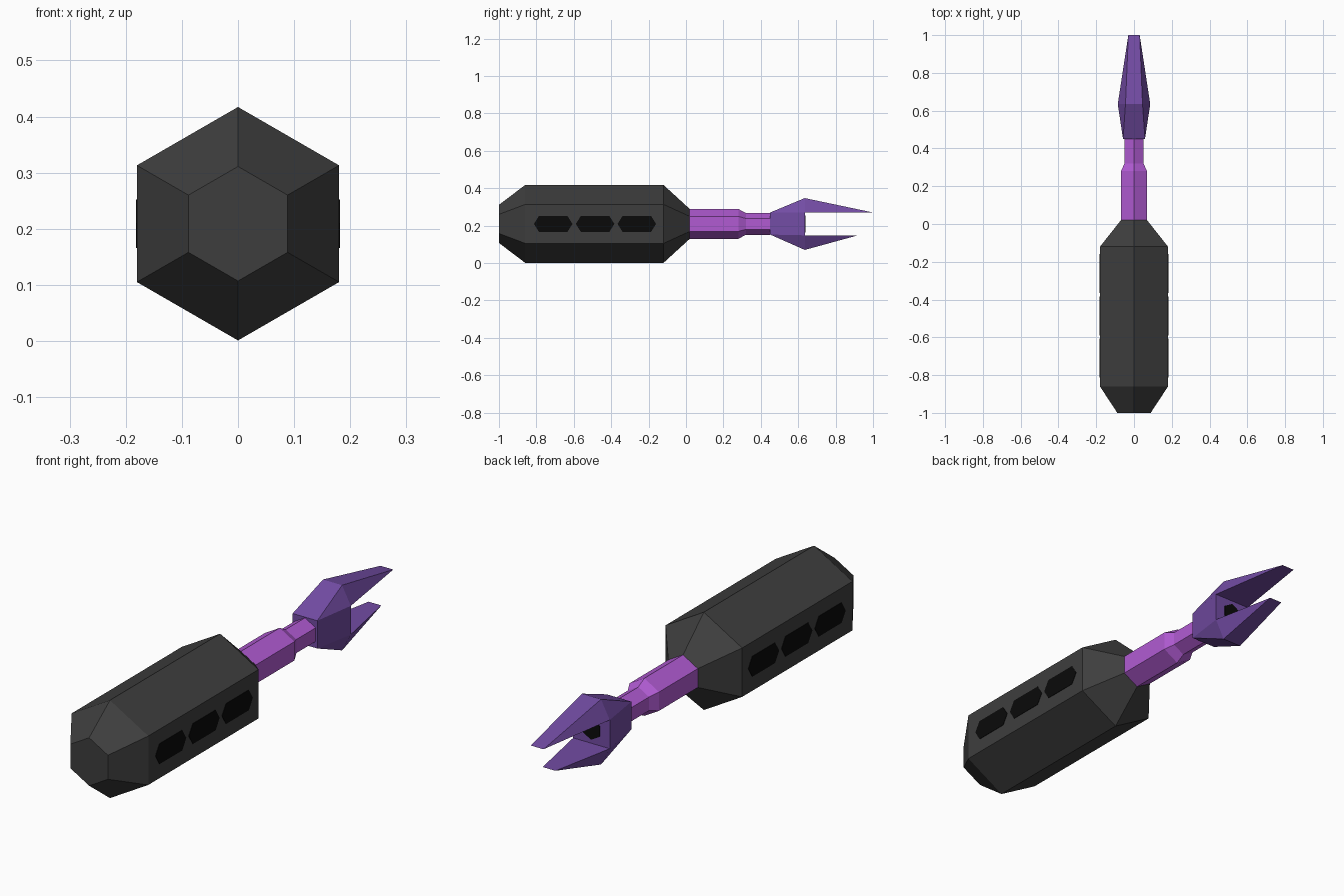
import bpy, bmesh
from math import sin, cos, pi

if "Cube" in bpy.data.objects:
    bpy.data.objects.remove(bpy.data.objects["Cube"])

ZC = 0.209  # height of the long axis


def material(name, rgb):
    m = bpy.data.materials.new(name)
    m.diffuse_color = (*rgb, 1)
    m.use_nodes = True
    m.node_tree.nodes["Principled BSDF"].inputs["Base Color"].default_value = m.diffuse_color
    return m


DARK = material("dark_grey", (0.048, 0.048, 0.048))
BLACK = material("black", (0.003, 0.003, 0.003))
VIOLET = material("violet", (0.44, 0.105, 0.65))
PURPLE = material("deep_purple", (0.17, 0.072, 0.37))


def finish(name, bm, mat):
    bmesh.ops.remove_doubles(bm, verts=bm.verts, dist=0.0001)
    bmesh.ops.recalc_face_normals(bm, faces=bm.faces)
    me = bpy.data.meshes.new(name)
    bm.to_mesh(me)
    bm.free()
    me.materials.append(mat)
    ob = bpy.data.objects.new(name, me)
    bpy.context.collection.objects.link(ob)
    return ob


def hexagon(y, r):
    return [(r * cos(pi / 2 + k * pi / 3), y, ZC + r * sin(pi / 2 + k * pi / 3))
            for k in range(6)]


def loft(name, rings, mat):
    """Skin a list of equal-length rings and cap both ends."""
    bm = bmesh.new()
    loops = [[bm.verts.new(p) for p in ring] for ring in rings]
    n = len(rings[0])
    for a, b in zip(loops, loops[1:]):
        for i in range(n):
            j = (i + 1) % n
            bm.faces.new((a[i], a[j], b[j], b[i]))
    bm.faces.new(loops[0])
    bm.faces.new(loops[-1])
    return finish(name, bm, mat)


def hull(name, points, mat):
    bm = bmesh.new()
    for p in points:
        bm.verts.new(p)
    bmesh.ops.convex_hull(bm, input=bm.verts)
    bmesh.ops.dissolve_limit(bm, angle_limit=0.01, verts=bm.verts, edges=bm.edges)
    return finish(name, bm, mat)


# Hexagonal handle and stepped shaft
loft("handle", [hexagon(y, r) for y, r in
                ((-1, 0.102), (-0.86, 0.208), (-0.12, 0.208), (0.02, 0.08))], DARK)
loft("shaft", [hexagon(y, r) for y, r in
               ((0.02, 0.08), (0.28, 0.08), (0.32, 0.058), (0.45, 0.058))], VIOLET)

# Six-sided vents on both flanks of the handle
for side, s in (("right", 1), ("left", -1)):
    for k, yc in enumerate((-0.71, -0.486, -0.263)):
        outline = ((-0.103, 0), (-0.076, 0.043), (0.076, 0.043),
                   (0.103, 0), (0.076, -0.043), (-0.076, -0.043))
        loft(f"vent_{side}_{k + 1}",
             [[(s * x, yc + y, ZC + z) for y, z in outline] for x in (0.178, 0.182)], BLACK)

# Fork: flared base block, then two wedge prongs
base = [(x, 0.45, z) for x in (-0.058, 0.058) for z in (0.152, 0.27)]
flare = [(s * x, 0.635, z) for s in (-1, 1)
         for x, z in ((0.045, 0.347), (0.086, 0.27), (0.086, 0.148), (0.045, 0.07))]
hull("fork_base", base + flare, PURPLE)
for name, z_out, z_in, tip in (("upper_prong", 0.347, 0.27, 1.0),
                               ("lower_prong", 0.07, 0.148, 0.92)):
    pts = [(s * x, y, z) for s in (-1, 1)
           for x, y, z in ((0.045, 0.635, z_out), (0.086, 0.635, z_in), (0.03, tip, z_in))]
    hull(name, pts, PURPLE)

# Dark emitter opening at the back of the fork slot
loft("emitter", [hexagon(0.63, 0.045), hexagon(0.638, 0.045)], BLACK)
